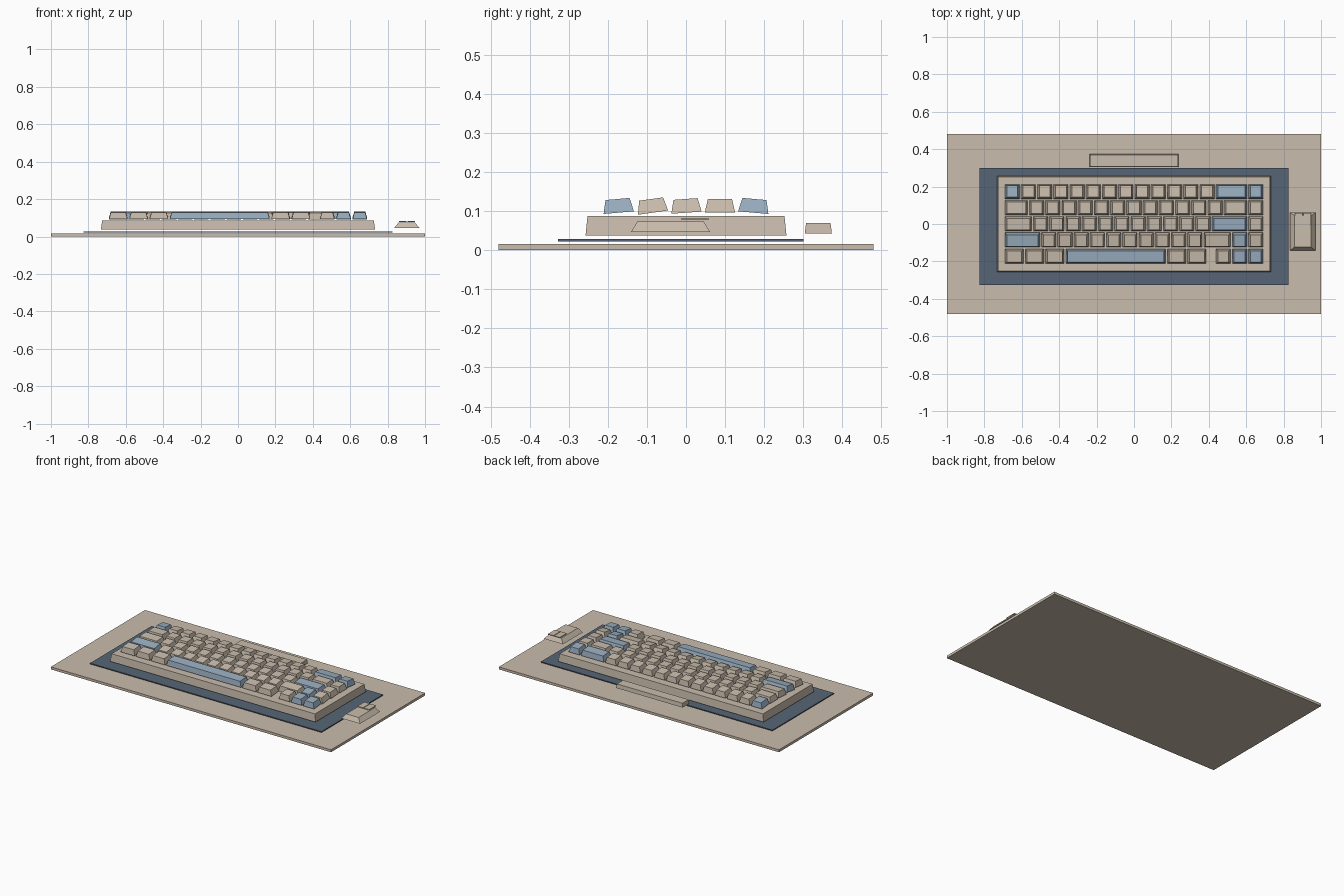
import bpy
import bmesh
from math import radians
from mathutils import Matrix

old = bpy.data.objects.get("Cube")
if old:
    bpy.data.objects.remove(old, do_unlink=True)


def make_material(name, rgb):
    mat = bpy.data.materials.new(name)
    mat.use_nodes = True
    mat.diffuse_color = (*rgb, 1)
    shader = next(n for n in mat.node_tree.nodes if n.type == "BSDF_PRINCIPLED")
    shader.inputs["Base Color"].default_value = (*rgb, 1)
    return mat


beige = make_material("warm beige", (0.584, 0.503, 0.413))
blue = make_material("dusty blue", (0.319, 0.423, 0.527))
slate = make_material("slate blue", (0.095, 0.130, 0.184))


def tapered_box(name, x, y, z, mat, inset=(0, 0), tilt=0):
    """Box between the (low, high) pairs x, y, z; its top is drawn in by inset."""
    spans = (x, y, z)
    size = [high - low for low, high in spans]
    centre = [(low + high) / 2 for low, high in spans]
    bm = bmesh.new()
    bmesh.ops.create_cube(bm, size=1)
    for v in bm.verts:
        top = v.co.z > 0
        for axis in range(3):
            v.co[axis] *= size[axis]
        if top:
            for axis in range(2):
                v.co[axis] -= inset[axis] * (1 if v.co[axis] > 0 else -1)
    bmesh.ops.transform(bm, matrix=Matrix.Rotation(radians(tilt), 4, "X"), verts=bm.verts)
    mesh = bpy.data.meshes.new(name)
    bm.to_mesh(mesh)
    bm.free()
    mesh.materials.append(mat)
    obj = bpy.data.objects.new(name, mesh)
    obj.location = centre
    bpy.context.collection.objects.link(obj)
    return obj


# Desk board, mat and keyboard case
tapered_box("desk_board", (-1, 1), (-0.48, 0.48), (0, 0.016), beige)
tapered_box("desk_mat", (-0.827, 0.825), (-0.327, 0.30), (0.022, 0.028), slate)
tapered_box("keyboard_case", (-0.733, 0.733), (-0.257, 0.257), (0.038, 0.087),
            beige, (0.007, 0.005))

# Key rows from back to front: tilt, key widths in units, indices of blue keys
UNIT = 0.0868
GAP = 0.009
rows = [
    ("number", -5, [1] * 13 + [2, 1], {0, 13, 14}),
    ("upper", 0, [1.5] + [1] * 12 + [1.5, 1], set()),
    ("home", 4, [1.75] + [1] * 11 + [2.25, 1], {12}),
    ("lower", 8, [2.25] + [1] * 10 + [1.75, 1, 1], {0, 12}),
    ("bottom", 5, [1.25] * 3 + [6.25] + [1.25] * 2 + [-0.5] + [1] * 3, {3, 8, 9}),
]
for r, (row, tilt, widths, blues) in enumerate(rows):
    x = -8 * UNIT
    y = (2 - r) * UNIT
    half = (UNIT - GAP) / 2
    for i, width in enumerate(widths):
        step = abs(width) * UNIT
        if width > 0:  # a negative width is an empty space
            tapered_box(f"{row}_row_key_{i + 1}", (x + GAP / 2, x + step - GAP / 2),
                        (y - half, y + half), (0.096, 0.131),
                        blue if i in blues else beige, (0.010, 0.008), tilt)
        x += step

# Bar behind the keyboard
tapered_box("rear_bar", (-0.237, 0.237), (0.304, 0.373), (0.043, 0.069),
            beige, (0.003, 0.003))

# Mouse with two thin button plates
tapered_box("mouse_body", (0.835, 0.97), (-0.141, 0.062), (0.046, 0.074),
            beige, (0.023, 0.017))
for side, x in (("right", 0.881), ("left", 0.925)):
    tapered_box(f"mouse_{side}_button", (x - 0.02, x + 0.02), (-0.012, 0.058),
                (0.077, 0.082), beige)
